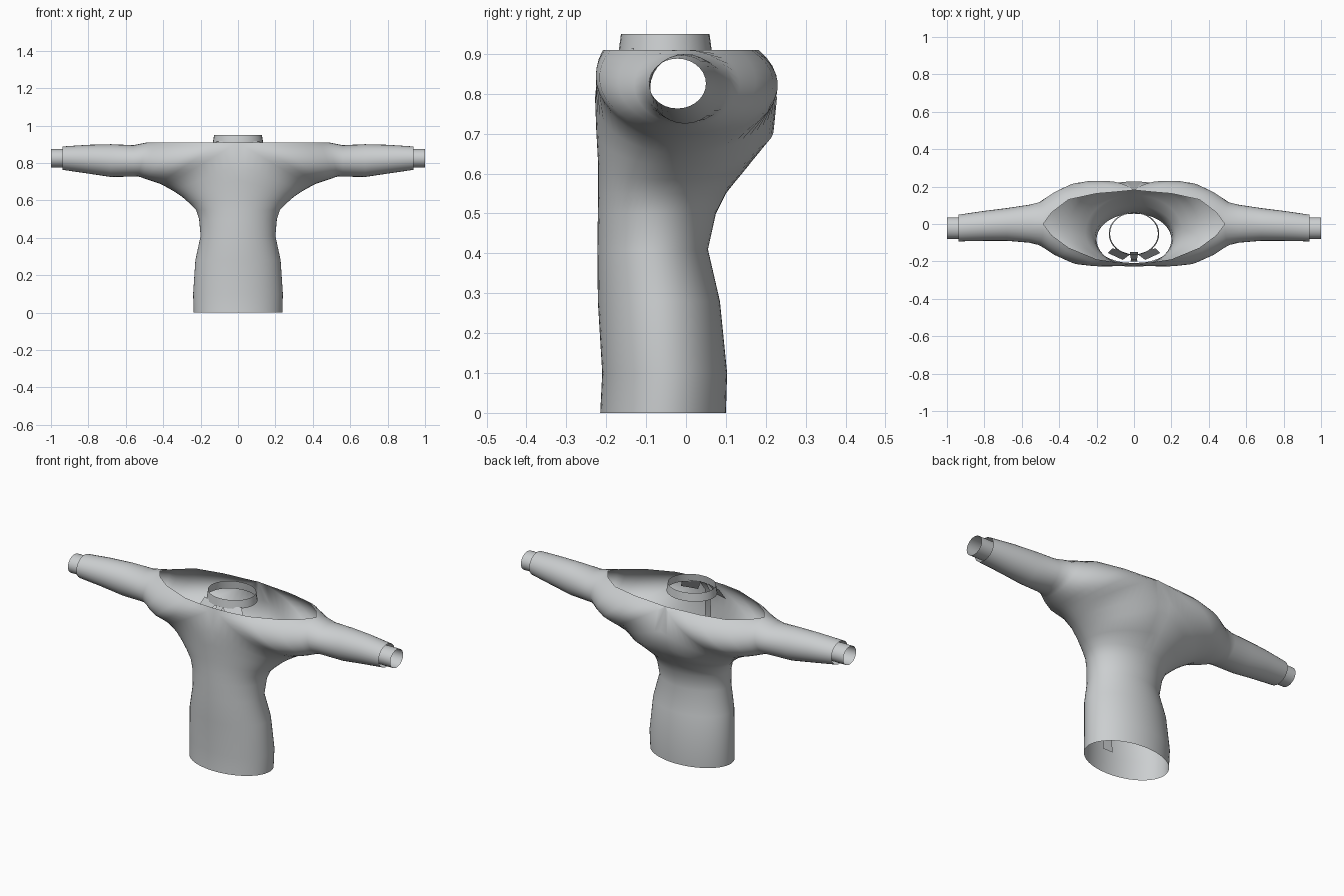
import bpy, bmesh, math
from mathutils import Vector

if "Cube" in bpy.data.objects:
    bpy.data.objects.remove(bpy.data.objects["Cube"])

# One plain grey cloth
cloth = bpy.data.materials.new("grey cloth")
cloth.use_nodes = True
GREY = (0.6, 0.62, 0.63, 1)
cloth.diffuse_color = GREY
cloth.node_tree.nodes["Principled BSDF"].inputs["Base Color"].default_value = GREY

TOP = 0.91
STEPS = 14


def make_object(name, bm, mirror=False):
    mesh = bpy.data.meshes.new(name)
    bm.to_mesh(mesh)
    bm.free()
    mesh.materials.append(cloth)
    obj = bpy.data.objects.new(name, mesh)
    bpy.context.collection.objects.link(obj)
    if mirror:
        mod = obj.modifiers.new("Mirror", 'MIRROR')
        mod.merge_threshold = 0.0005
    bpy.ops.object.select_all(action='DESELECT')
    obj.select_set(True)
    bpy.context.view_layer.objects.active = obj
    bpy.ops.object.shade_smooth_by_angle(angle=math.radians(35))
    return obj


def loft(rings, closed=False):
    """Bridge rings that have equal point counts."""
    bm = bmesh.new()
    rows = [[bm.verts.new(p) for p in ring] for ring in rings]
    for a, b in zip(rows, rows[1:]):
        count = len(a)
        for i in range(count if closed else count - 1):
            j = (i + 1) % count
            bm.faces.new((a[i], a[j], b[j], b[i]))
    bmesh.ops.remove_doubles(bm, verts=bm.verts, dist=0.0005)
    return bm


def half_ring(top, under, f_front, f_back, y_front, y_back, y_mid):
    """Half section from the front edge, round the underside, to the back edge.
    Each fraction tells how far from top to under the section is deepest."""
    top, under = Vector(top), Vector(under)

    def side(fraction, y_far):
        centre = top.lerp(under, fraction)
        start = -math.asin(min(1, fraction / (1 - fraction)))
        points = []
        for i in range(STEPS + 1):
            a = start + (math.pi / 2 - start) * i / STEPS
            p = centre + (under - centre) * math.sin(a)
            points.append((p.x, y_mid + (y_far - y_mid) * math.cos(a), p.y))
        return points

    return side(f_front, y_front) + side(f_back, y_back)[-2::-1]


# Waist sections: height, half width, front y, back y
waist = [(0, .237, -.215, .1), (.1, .24, -.21, .103), (.28, .228, -.221, .085),
         (.41, .2, -.222, .055), (.5, .208, -.221, .075), (.55, .225, -.22, .1)]
# Shoulder sections: top x, top z, under x, under z, two fractions, front y, back y, middle y
shoulder = [(0, .62, .26, .585, 0, 0, -.22, .155, -.045),
            (0, .71, .3, .62, 0, 0, -.225, .22, -.03),
            (0, .79, .345, .65, 0, 0, -.228, .228, -.015),
            (0, TOP, .39, .675, .28, .38, -.226, .23, 0),
            (.1, TOP, .42, .69, .3, .4, -.226, .23, 0),
            (.2, TOP, .45, .7, .33, .4, -.217, .219, 0),
            (.35, TOP, .49, .713, .4, .4, -.17, .175, 0),
            (.44, TOP, .515, .722, .47, .47, -.13, .135, 0),
            (.485, TOP, .535, .728, .5, .5, -.112, .115, 0)]
# Sleeve sections: x, top z, bottom z, front y, back y
sleeve = [(.56, .895, .727, -.1, .103), (.68, .9, .725, -.09, .085),
          (.8, .897, .743, -.09, .07), (.938, .888, .763, -.093, .05)]

# Jacket shell with open hem, neck and sleeve ends
sections = [half_ring((0, z), (w, z), 0, 0, yf, yb, (yf + yb) / 2)
            for z, w, yf, yb in waist]
sections += [half_ring((tx, tz), (ux, uz), ff, fb, yf, yb, ym)
             for tx, tz, ux, uz, ff, fb, yf, yb, ym in shoulder]
sections += [half_ring((x, zt), (x, zb), .5, .5, yf, yb, (yf + yb) / 2)
             for x, zt, zb, yf, yb in sleeve]
make_object("jacket_shell", loft(sections), mirror=True)


def ellipse(count=32):
    return [(math.cos(2 * math.pi * i / count), math.sin(2 * math.pi * i / count))
            for i in range(count)]


# Shirt cuffs sitting loose inside the sleeve ends
cuff = [[(x, -.022 + .057 * c, .825 + .05 * s) for c, s in ellipse()]
        for x in (.9, 1)]
make_object("shirt_cuffs", loft(cuff, True), mirror=True)

# Shirt collar band, slightly narrower at the top
band = [[(rx * c, -.052 + ry * s, z) for c, s in ellipse()]
        for rx, ry, z in ((.135, .117, .905), (.128, .111, .95))]
make_object("shirt_collar", loft(band, True))

# Folded collar points hanging inside the front
bm = bmesh.new()
bm.faces.new([bm.verts.new(p) for p in
              ((.02, -.162, .915), (.06, -.192, .85), (.14, -.155, .86), (.115, -.13, .915))])
make_object("collar_points", bm, mirror=True)

# Necktie: a knot and a long strip down the inside of the front
tie = [[(-w, y, z), (w, y, z)] for z, w, y in
       ((.92, .022, -.15), (.86, .016, -.192), (.6, .02, -.2), (.3, .025, -.2), (.12, .03, -.2))]
make_object("necktie", loft(tie))
